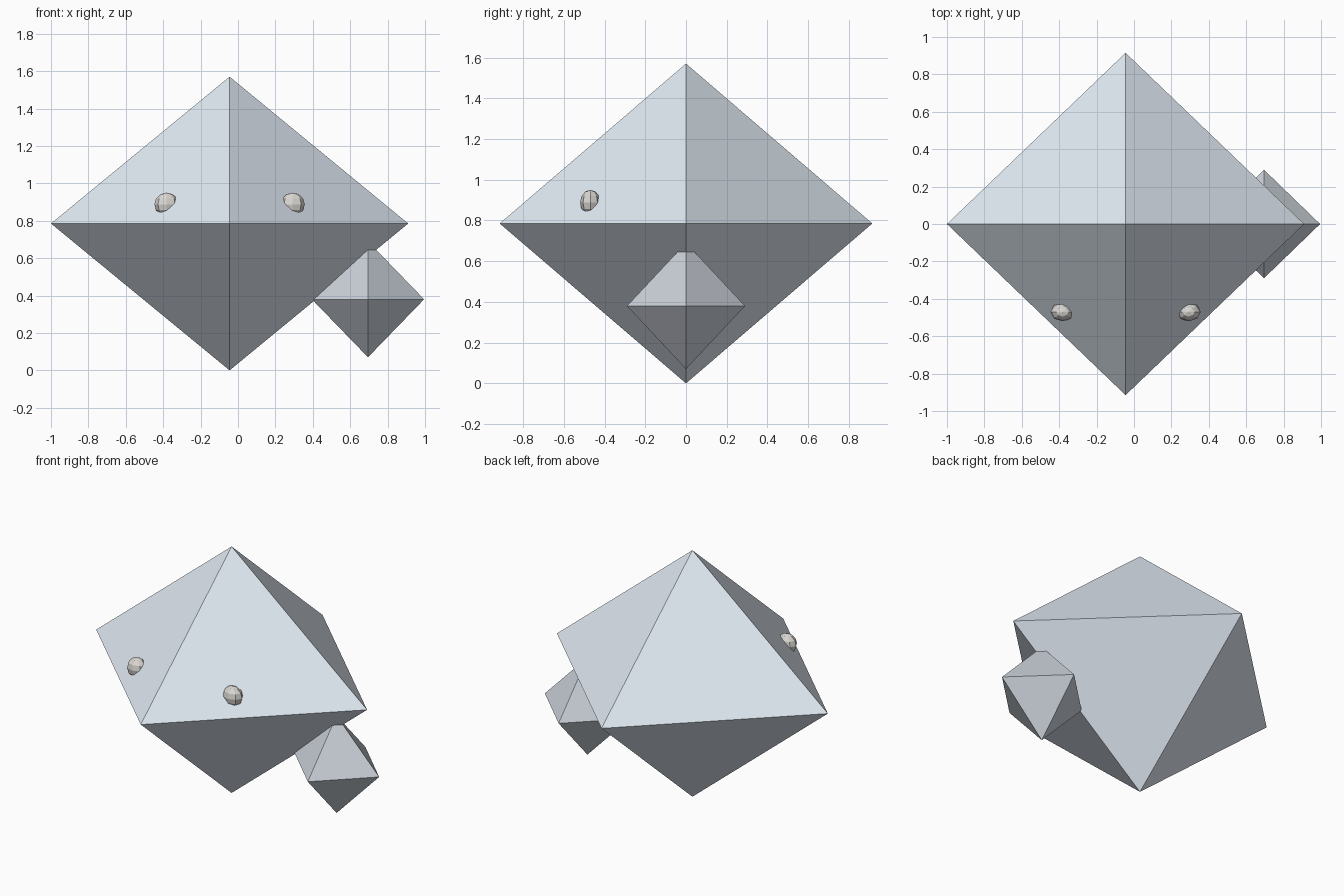
import bpy, bmesh
from mathutils import Matrix, Vector

if "Cube" in bpy.data.objects:
    bpy.data.objects.remove(bpy.data.objects["Cube"])


def material(name, color):
    m = bpy.data.materials.new(name)
    m.diffuse_color = (*color, 1)
    m.use_nodes = True
    m.node_tree.nodes["Principled BSDF"].inputs["Base Color"].default_value = m.diffuse_color
    return m


def finish(name, bm, center, radii, mat):
    bmesh.ops.transform(bm, verts=bm.verts,
                        matrix=Matrix.Translation(center) @ Matrix.Diagonal((*radii, 1)))
    bmesh.ops.recalc_face_normals(bm, faces=bm.faces)
    me = bpy.data.meshes.new(name)
    bm.to_mesh(me)
    bm.free()
    me.materials.append(mat)
    ob = bpy.data.objects.new(name, me)
    bpy.context.collection.objects.link(ob)
    return ob


def octahedron(name, center, radii, mat):
    bm = bmesh.new()
    ring = [bm.verts.new(p) for p in ((1, 0, 0), (0, 1, 0), (-1, 0, 0), (0, -1, 0))]
    for z in (1, -1):
        tip = bm.verts.new((0, 0, z))
        for i in range(4):
            bm.faces.new((ring[i], ring[(i + 1) % 4], tip))
    return finish(name, bm, center, radii, mat)


def bead(name, center, radii, mat):
    bm = bmesh.new()
    bmesh.ops.create_uvsphere(bm, u_segments=8, v_segments=6, radius=1)
    return finish(name, bm, center, radii, mat)


pale = material("pale_blue_grey", (0.75, 0.82, 0.9))
grey = material("mid_grey", (0.6, 0.64, 0.7))
warm = material("warm_grey", (0.7, 0.68, 0.65))

MID = -0.045
# Large gem body resting on its lower tip
octahedron("body", (MID, 0, 0.785), (0.955, 0.915, 0.785), pale)
# Small gem set into the lower right side
octahedron("side_gem", (0.695, 0, 0.38), (0.3, 0.29, 0.31), grey)
# Pair of faceted eyes half sunk in the upper front faces
for side, label in ((-1, "left"), (1, "right")):
    bead(label + "_eye", (MID + side * 0.337, -0.47, 0.888), (0.065, 0.05, 0.062), warm)
